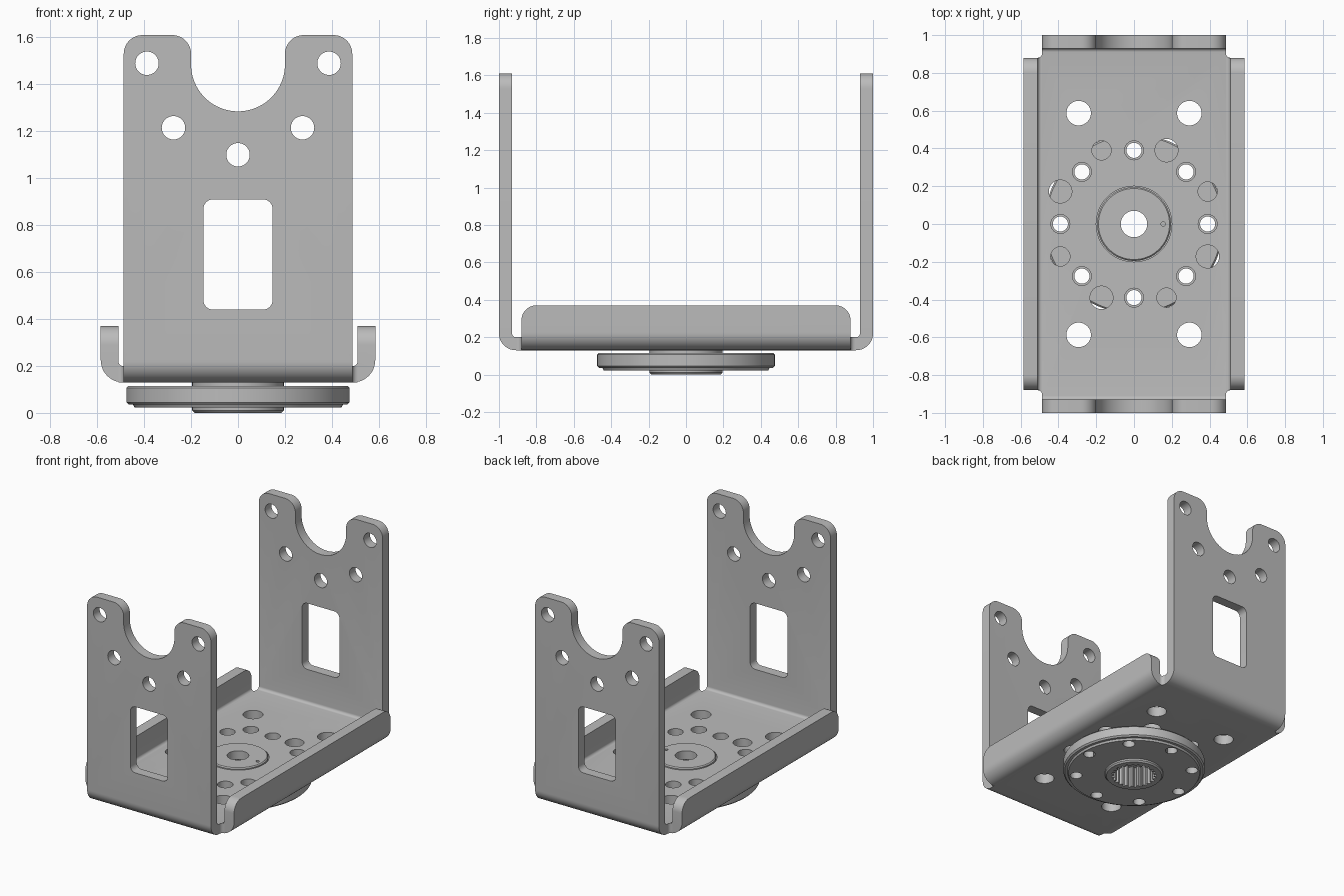
import bpy, bmesh
from math import sin, cos, pi, radians

cube = bpy.data.objects.get("Cube")
if cube:
    bpy.data.objects.remove(cube, do_unlink=True)

steel = bpy.data.materials.new("steel grey")
steel.use_nodes = True
GREY = (0.5, 0.5, 0.5, 1)
steel.diffuse_color = GREY
steel.node_tree.nodes["Principled BSDF"].inputs["Base Color"].default_value = GREY

# Main dimensions
HALF_W, TOP, CORNER = 0.487, 1.61, 0.08
FLOOR_LO, FLOOR_HI = 0.13, 0.20
FLANGE_Y, FLANGE_TOP = 0.88, 0.37


def arc(cx, cy, r, a0, a1, n=12):
    angles = [radians(a0 + (a1 - a0) * i / n) for i in range(n + 1)]
    return [(cx + r * cos(a), cy + r * sin(a)) for a in angles]


def circle(cx, cy, r, n=40):
    return arc(cx, cy, r, 0, 360, n)[:-1]


def mirror(pts):
    return [(-a, b) for a, b in pts]


def finish(name, bm):
    bmesh.ops.recalc_face_normals(bm, faces=bm.faces)
    mesh = bpy.data.meshes.new(name)
    bm.to_mesh(mesh)
    bm.free()
    mesh.materials.append(steel)
    obj = bpy.data.objects.new(name, mesh)
    bpy.context.collection.objects.link(obj)
    return obj


def prism(name, loops, axis, lo, hi):
    """Extrude closed 2D outlines along an axis."""
    place = {"x": lambda a, b, t: (t, a, b),
             "y": lambda a, b, t: (a, t, b),
             "z": lambda a, b, t: (a, b, t)}[axis]
    bm = bmesh.new()
    for pts in loops:
        ends = [[bm.verts.new(place(a, b, t)) for a, b in pts] for t in (lo, hi)]
        bm.faces.new(ends[0])
        bm.faces.new(ends[1])
        for i in range(len(pts)):
            j = (i + 1) % len(pts)
            bm.faces.new((ends[0][i], ends[0][j], ends[1][j], ends[1][i]))
    return finish(name, bm)


def lathe(name, profile, n=96):
    """Revolve a profile that starts and ends on the z axis."""
    bm = bmesh.new()
    rings = [[bm.verts.new((x, y, z)) for x, y in circle(0, 0, r, n)]
             for r, z in profile]
    bm.faces.new(rings[0])
    bm.faces.new(rings[-1])
    for low, high in zip(rings, rings[1:]):
        for i in range(n):
            j = (i + 1) % n
            bm.faces.new((low[i], low[j], high[j], high[i]))
    return finish(name, bm)


def cut(obj, cutter):
    cutter.hide_render = True
    mod = obj.modifiers.new("cut", "BOOLEAN")
    mod.operation, mod.solver, mod.object = "DIFFERENCE", "EXACT", cutter
    bpy.context.view_layer.objects.active = obj
    bpy.ops.object.modifier_apply(modifier=mod.name)
    bpy.data.objects.remove(cutter, do_unlink=True)


# Bent sheet: floor and two upright end plates as one channel
outer = arc(0.91, 0.22, 0.09, -90, 0) + [(1, TOP)]
inner = [(0.93, TOP)] + arc(0.91, 0.22, 0.02, 0, -90, 6)
half = outer + inner
channel = prism("bracket_channel", [half + mirror(half)[::-1]], "x", -HALF_W, HALF_W)

# Rounded ears and the half-round saddle between them
saddle_z = 1.485
right_lip = arc(0.28, TOP - CORNER, CORNER, 180, 90) + [(0.28, 1.8)]
saddle = arc(0, saddle_z, 0.2, 180, 360, 40) + right_lip + mirror(right_lip)[::-1]
ear = arc(HALF_W - CORNER, TOP - CORNER, CORNER, 0, 90) + [(HALF_W - CORNER, 1.8),
                                                          (0.7, 1.8), (0.7, TOP - CORNER)]
cut(channel, prism("ear_cutter", [saddle, ear, mirror(ear)], "y", -1.2, 1.2))

# End plate screw holes and rounded window
holes = [circle(0, 1.10, 0.05)]
for s in (-1, 1):
    holes += [circle(s * 0.388, 1.49, 0.05), circle(s * 0.275, 1.215, 0.05)]
window = []
for x, z, a in ((0.107, 0.87, 0), (-0.107, 0.87, 90), (-0.107, 0.48, 180), (0.107, 0.48, 270)):
    window += arc(x, z, 0.04, a, a + 90, 8)
cut(channel, prism("plate_cutter", holes + [window], "y", -1.2, 1.2))

# Floor: hub bore, ring of screw holes, paired ring holes, corner holes
holes = [circle(0, 0, 0.2, 96)]
for k in range(8):
    a = k * pi / 4
    holes.append(circle(0.39 * cos(a), 0.39 * sin(a), 0.05))
for k in range(4):
    a = k * pi / 2
    for x, y, r in ((0.39, 0.172, 0.051), (0.172, 0.39, 0.061)):
        holes.append(circle(x * cos(a) - y * sin(a), x * sin(a) + y * cos(a), r))
for sx in (-1, 1):
    for sy in (-1, 1):
        holes.append(circle(sx * 0.293, sy * 0.587, 0.065))
cut(channel, prism("floor_cutter", holes, "z", 0.05, 0.3))

# Low side flanges with bent lower edge and rounded ends
flange = ([(HALF_W, FLOOR_LO)] + arc(0.49, 0.225, 0.095, -90, 0) + [(0.585, FLANGE_TOP),
          (0.51, FLANGE_TOP)] + arc(0.49, 0.22, 0.02, 0, -90, 6) + [(HALF_W, FLOOR_HI)])
end = arc(FLANGE_Y - CORNER, FLANGE_TOP - CORNER, CORNER, 0, 90) + [
    (FLANGE_Y - CORNER, 0.5), (1.1, 0.5), (1.1, FLANGE_TOP - CORNER)]
for name, outline in (("left_flange", flange), ("right_flange", mirror(flange))):
    side = prism(name, [outline], "y", -FLANGE_Y, FLANGE_Y)
    cut(side, prism("end_cutter", [end, mirror(end)], "x", -0.8, 0.8))

# Small fillets in the corner relief slots
fillet = [(HALF_W, FLANGE_Y)] + arc(HALF_W + 0.023, FLANGE_Y + 0.023, 0.023, 270, 180, 6)
fillets = [[(sx * x, sy * y) for x, y in fillet] for sx in (-1, 1) for sy in (-1, 1)]
prism("relief_fillets", fillets, "z", FLOOR_LO, FLOOR_HI)

# Round servo hub under the floor, its boss passing up through the bore
hub = lathe("hub", [(0.185, 0), (0.195, 0.01), (0.195, 0.022), (0.44, 0.022),
                    (0.447, 0.035), (0.465, 0.035), (0.475, 0.045), (0.475, 0.107),
                    (0.467, 0.115), (0.195, 0.115), (0.195, 0.205), (0.188, 0.212)])
holes = [circle(0, 0, 0.07)]
for k in range(8):
    a = k * pi / 4
    holes.append(circle(0.39 * cos(a), 0.39 * sin(a), 0.04))
cut(hub, prism("hub_cutter", holes, "z", -0.1, 0.4))
cut(hub, prism("pin_cutter", [circle(0.155, 0, 0.012, 16)], "z", 0.17, 0.4))

# Toothed socket in the underside of the hub
teeth = 24
spline = []
for k in range(teeth * 4):
    r = 0.152 if k % 4 < 2 else 0.134
    a = 2 * pi * k / (teeth * 4)
    spline.append((r * cos(a), r * sin(a)))
cut(hub, prism("spline_cutter", [spline], "z", -0.1, 0.15))

# Smooth the curved faces, keep the edges sharp
for obj in bpy.context.collection.objects:
    if obj.type == "MESH" and steel.name in obj.data.materials:
        bpy.ops.object.select_all(action="DESELECT")
        obj.select_set(True)
        bpy.context.view_layer.objects.active = obj
        bpy.ops.object.shade_smooth_by_angle(angle=radians(25))
